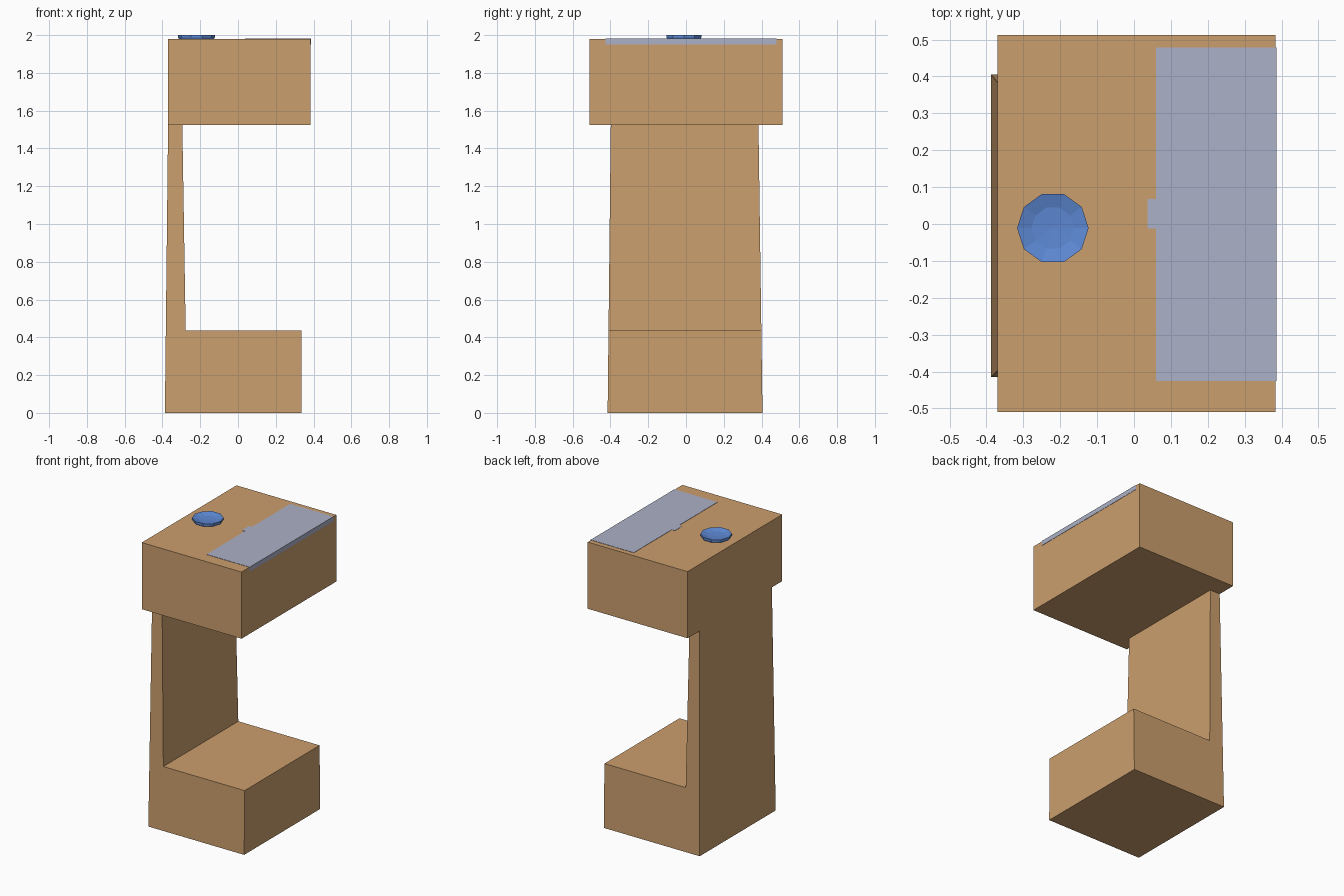
import bpy, bmesh, math

cube = bpy.data.objects.get("Cube")
if cube:
    bpy.data.objects.remove(cube, do_unlink=True)


def material(name, rgb):
    m = bpy.data.materials.new(name)
    m.use_nodes = True
    m.diffuse_color = (*rgb, 1)
    m.node_tree.nodes["Principled BSDF"].inputs["Base Color"].default_value = (*rgb, 1)
    return m


wood = material("tan wood", (0.60, 0.345, 0.155))
blue = material("button blue", (0.11, 0.25, 0.66))
glass = material("pale blue panel", (0.41, 0.44, 0.57))


def finish(bm, name, mat):
    bmesh.ops.recalc_face_normals(bm, faces=bm.faces[:])
    mesh = bpy.data.meshes.new(name)
    bm.to_mesh(mesh)
    bm.free()
    mesh.materials.append(mat)
    ob = bpy.data.objects.new(name, mesh)
    bpy.context.collection.objects.link(ob)
    return ob


def prism(name, lower, upper, mat):
    """Solid between two matching outlines."""
    bm = bmesh.new()
    a = [bm.verts.new(p) for p in lower]
    b = [bm.verts.new(p) for p in upper]
    bm.faces.new(a)
    bm.faces.new(b)
    n = len(a)
    for i in range(n):
        j = (i + 1) % n
        bm.faces.new((a[i], a[j], b[j], b[i]))
    return finish(bm, name, mat)


def slab(name, outline, z0, z1, mat):
    return prism(name, [(x, y, z0) for x, y in outline],
                 [(x, y, z1) for x, y in outline], mat)


# L-shaped base and column, tapering slightly towards the top
profile = [(-0.387, 0), (0.337, 0), (0.337, 0.437), (-0.277, 0.437),
           (-0.295, 1.54), (-0.37, 1.54)]
prism("base_and_column",
      [(x, -0.415 + 0.011 * z, z) for x, z in profile],
      [(x, 0.405 - 0.014 * z, z) for x, z in profile], wood)

# Overhanging head block
slab("head", [(-0.37, -0.51), (0.384, -0.51), (0.384, 0.512), (-0.37, 0.512)],
     1.525, 1.98, wood)

# Pale panel set in the head, with a small tab on its inner edge
slab("top_panel", [(0.06, -0.425), (0.386, -0.425), (0.386, 0.478), (0.06, 0.478),
                   (0.06, 0.068), (0.037, 0.068), (0.037, -0.012), (0.06, -0.012)],
     1.95, 1.982, glass)

# Ten-sided button with a shallow dished top
bm = bmesh.new()
rings = []
for r, z in [(0.09, 1.975), (0.097, 1.987), (0.097, 2.0), (0.058, 1.989)]:
    rings.append([bm.verts.new((-0.22 + r * math.cos(k * math.tau / 10),
                                -0.011 + r * math.sin(k * math.tau / 10), z))
                  for k in range(10)])
for lo, hi in zip(rings, rings[1:]):
    for k in range(10):
        j = (k + 1) % 10
        bm.faces.new((lo[k], lo[j], hi[j], hi[k]))
bm.faces.new(rings[0])
centre = bm.verts.new((-0.22, -0.011, 1.986))
for k in range(10):
    bm.faces.new((rings[-1][k], rings[-1][(k + 1) % 10], centre))
finish(bm, "button", blue)
